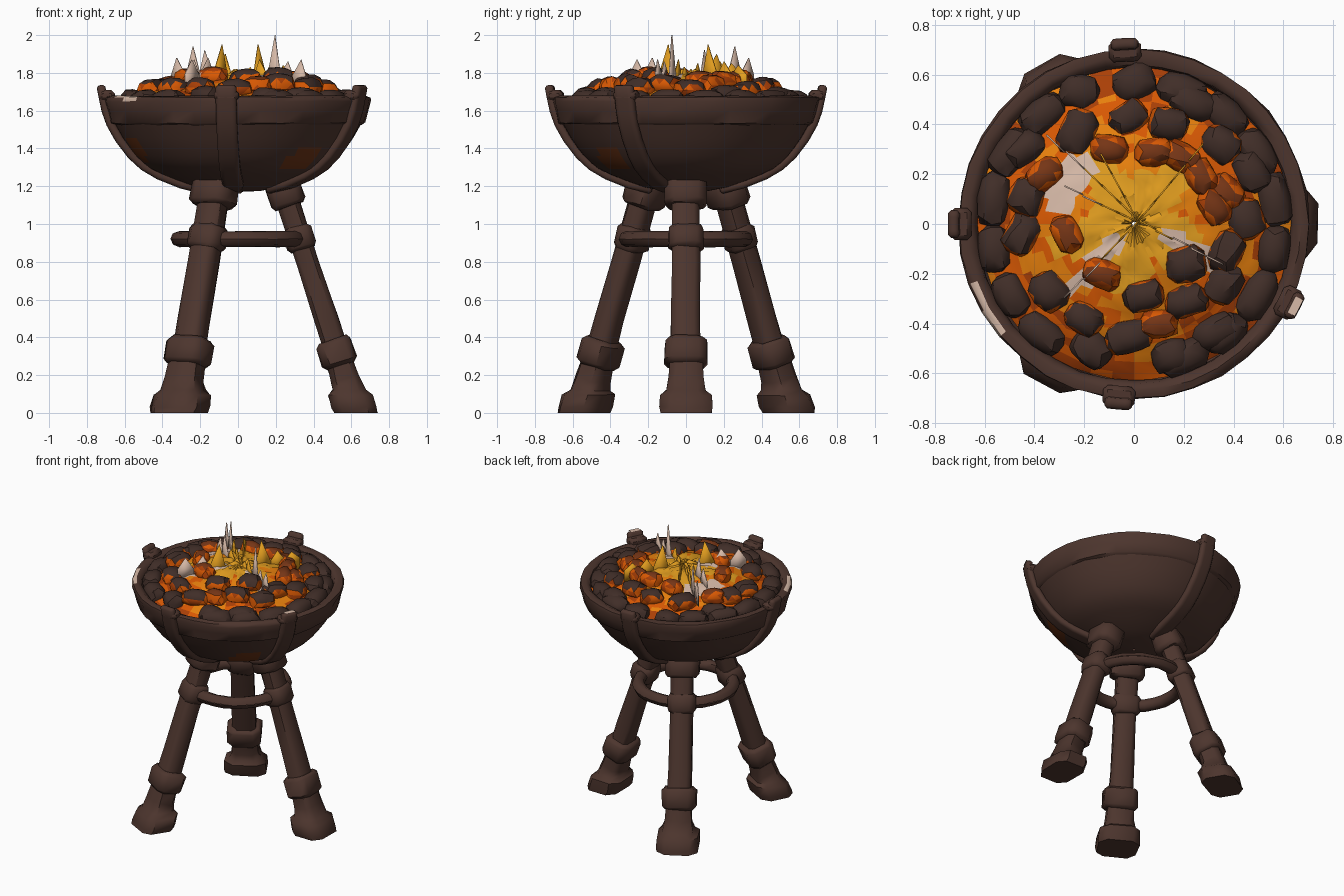
import bpy, bmesh, math, random
from mathutils import Vector, Matrix

random.seed(4)
cube = bpy.data.objects.get("Cube")
if cube:
    bpy.data.objects.remove(cube)


def material(name, rgb):
    m = bpy.data.materials.new(name)
    m.use_nodes = True
    m.diffuse_color = (*rgb, 1)
    node = next(n for n in m.node_tree.nodes if n.type == 'BSDF_PRINCIPLED')
    node.inputs["Base Color"].default_value = (*rgb, 1)
    node.inputs["Roughness"].default_value = 0.9
    return m


IRON = material("dark iron", (.074, .036, .027))
COAL = material("coal", (.052, .027, .021))
ORANGE = material("glowing orange", (.70, .10, .001))
AMBER = material("bright amber", (.82, .22, .004))
EMBER = material("deep ember", (.40, .05, .002))
SCORCHED = material("scorched coal", (.18, .036, .008))
YELLOW = material("hot yellow", (.76, .34, .014))
PALE = material("pale ash", (.68, .49, .39))
RUST = material("heated iron", (.15, .034, .008))


def finish(name, bm, mats, angle=40):
    bmesh.ops.recalc_face_normals(bm, faces=bm.faces)
    mesh = bpy.data.meshes.new(name)
    bm.to_mesh(mesh)
    bm.free()
    for m in mats:
        mesh.materials.append(m)
    ob = bpy.data.objects.new(name, mesh)
    bpy.context.collection.objects.link(ob)
    bpy.ops.object.select_all(action='DESELECT')
    ob.select_set(True)
    bpy.context.view_layer.objects.active = ob
    bpy.ops.object.shade_smooth_by_angle(angle=math.radians(angle))
    return ob


def skin(bm, rows, closed=True, cap=False):
    """Bridge rows of points into a quad surface."""
    vs = [[bm.verts.new(p) for p in row] for row in rows]
    n = len(rows[0])
    for a, b in zip(vs, vs[1:]):
        for j in range(n if closed else n - 1):
            k = (j + 1) % n
            bm.faces.new((a[j], a[k], b[k], b[j]))
    if cap:
        bm.faces.new(vs[0])
        bm.faces.new(vs[-1])


def polar(r, a, z):
    return Vector((r * math.cos(a), r * math.sin(a), z))


def lathe(profile, sides, jitter=0):
    bm = bmesh.new()
    skin(bm, [[polar(r + random.uniform(-jitter, jitter), math.tau * j / sides,
                     z + random.uniform(-jitter, jitter))
               for j in range(sides)] for r, z in profile])
    return bm


# Bowl with two heated patches painted by distance
bowl = lathe([(.01, 1.17), (.12, 1.175), (.22, 1.195), (.32, 1.23), (.4, 1.262), (.46, 1.29),
              (.505, 1.325), (.54, 1.36), (.575, 1.405), (.61, 1.455), (.655, 1.535)], 64)
spots = [polar(.515, math.radians(-50), 1.33), polar(.58, math.radians(198), 1.4)]
for f in bowl.faces:
    c = f.calc_center_median()
    f.material_index = int(any((c - s).length < .1 for s in spots))
finish("bowl", bowl, [IRON, RUST])

# Thick hammered rim with one worn chip
rim = lathe([(.655, 1.525), (.675, 1.535), (.69, 1.60), (.705, 1.65), (.70, 1.672),
             (.67, 1.68), (.64, 1.665), (.63, 1.63), (.63, 1.56)], 36, .004)
for f in rim.faces:
    c = f.calc_center_median()
    turn = math.degrees(math.atan2(c.y, c.x)) % 360
    f.material_index = int(c.xy.length > .68 and c.z > 1.655 and 205 < turn < 220)
finish("rim", rim, [IRON, PALE], 50)

# Four curved straps that follow the bowl, each with a horned clamp
strap = [(.728, 1.735), (.715, 1.67), (.70, 1.6), (.675, 1.53), (.63, 1.45), (.565, 1.365),
         (.5, 1.305), (.42, 1.258), (.3, 1.21), (.18, 1.18)]
for i, a in enumerate((180, 93, 265, -27)):
    bm = bmesh.new()
    skin(bm, [[polar(r, math.radians(a) + .055 * t / max(r, .3), z)
               for t in (-1, -.5, 0, .5, 1)] for r, z in strap], closed=False)
    ob = finish(f"strap_{i + 1}", bm, [IRON])
    solid = ob.modifiers.new("thickness", 'SOLIDIFY')
    solid.thickness, solid.offset = .045, 0
    bevel = ob.modifiers.new("worn edges", 'BEVEL')
    bevel.width, bevel.segments = .012, 1
    bm = bmesh.new()
    bmesh.ops.create_cube(bm, size=1, matrix=Matrix.Rotation(math.radians(a), 4, 'Z')
                          @ Matrix.Translation((.695, 0, 1.68)) @ Matrix.Diagonal((.085, .13, .06, 1)))
    bmesh.ops.bevel(bm, geom=bm.edges[:], offset=.018, segments=1, affect='EDGES')
    finish(f"strap_clamp_{i + 1}", bm, [IRON])
worn = bmesh.new()
skin(worn, [[polar(r, math.radians(-27) + t, 1.74) for t in (-.05, .05)] for r in (.71, .745)],
     closed=False)
finish("worn_strap_tip", worn, [PALE])


# Tripod legs: chamfered square sections along a leaning axis
def leg_part(name, sections, angle, lean=.31):
    bm = bmesh.new()
    corners = [(1, -.6), (1, .6), (.6, 1), (-.6, 1), (-1, .6), (-1, -.6), (-.6, -1), (.6, -1)]
    rows = []
    for z, w in sections:
        tilt = lean if z > .15 else 0
        row = []
        for cx, cy in corners:
            p = Vector((cx * w * .84, cy * w, 0))
            p += Vector([random.uniform(-.005, .005) for _ in range(3)])
            if z == 0:
                p.z = 0
            p = Matrix.Rotation(-tilt, 3, 'Y') @ p + Vector((.626 - .325 * z, 0, z))
            row.append(Matrix.Rotation(math.radians(angle), 3, 'Z') @ p)
        rows.append(row)
    skin(bm, rows, cap=True)
    finish(name, bm, [IRON], 50)


def collar(z0, z1, w):
    return [(z0, w * .82), (z0 + .02, w), (z1 - .02, w), (z1, w * .82)]


for side, a in (("left", 0), ("back_right", 120), ("front_right", 240)):
    leg_part(side + "_leg_shaft", [(.2, .08), (.5, .076), (.8, .072), (1.2, .072)], a)
    leg_part(side + "_foot", [(0, .135), (.03, .14), (.095, .137), (.12, .105), (.18, .09), (.28, .085)], a)
    leg_part(side + "_ankle_collar", collar(.25, .39, .112), a)
    leg_part(side + "_brace_collar", collar(.865, .985, .092), a)
    leg_part(side + "_top_collar", collar(1.095, 1.24, .112), a)

# Brace ring joining the legs
brace = [(.315 + .042 * math.cos(t), .92 + .042 * math.sin(t))
         for t in [math.tau * i / 8 for i in range(9)]]
finish("brace_ring", lathe(brace, 30, .002), [IRON], 50)


# Glowing bed: yellow heart, patchy orange body, ember edge, ash streaks
def bed_z(r):
    return 1.79 - .46 * r * r


def streak_distance(p, a, b):
    t = max(0, min(1, (p - a).dot(b - a) / (b - a).length_squared))
    return (p - a.lerp(b, t)).length


bed = lathe([(.01 + .62 * i / 18, bed_z(.62 * i / 18)) for i in range(19)], 44, .009)
ash = [(Vector((-.3, .1)), Vector((-.22, .22)), .065),
       (Vector((-.26, -.27)), Vector((-.07, -.07)), .04),
       (Vector((.14, -.05)), Vector((.34, -.15)), .035)]
for f in bed.faces:
    c = f.calc_center_median().xy
    heat = c.length + .07 * math.sin(5 * math.atan2(c.y, c.x)) + random.uniform(-.04, .04)
    if any(streak_distance(c, a, b) < w for a, b, w in ash):
        f.material_index = 4
    elif heat < .25:
        f.material_index = 0
    elif heat < .45:
        f.material_index = random.choice((1, 1, 2))
    else:
        f.material_index = random.choice((1, 2, 2, 3, 3))
finish("ember_bed", bed, [YELLOW, AMBER, ORANGE, EMBER, PALE], 30)


def coal(name, x, y, length, width, hot=False, wobble=.6):
    """Rounded blocky lump, glowing on its lower sides near the heart."""
    r = math.hypot(x, y)
    bm = bmesh.new()
    bmesh.ops.create_icosphere(bm, subdivisions=2, radius=.5)
    for v in bm.verts:
        boxy = .5 / max(abs(c) for c in v.co)
        v.co *= (.45 + .5 * boxy) * random.uniform(.93, 1.06)
        if v.co.z > 0:
            v.co.xy *= .9
    turn = math.atan2(y, x) + math.pi / 2 + random.uniform(-wobble, wobble)
    m = (Matrix.Translation((x, y, bed_z(r) + .016)) @ Matrix.Rotation(turn, 4, 'Z')
         @ Matrix.Rotation(random.uniform(-.2, .2), 4, 'X')
         @ Matrix.Diagonal((length, width, .115, 1)))
    bmesh.ops.transform(bm, matrix=m, verts=bm.verts)
    bm.normal_update()
    limit = .8 if hot else .4 if r < .5 else -1
    for f in bm.faces:
        if f.normal.z < limit:
            f.material_index = random.choice((1, 1, 2))
        else:
            f.material_index = 3 if hot else 0
    finish(name, bm, [COAL, ORANGE, EMBER, SCORCHED], 32)


# Loose coals over the bed, hot ones near the heart, and long ones along the edge
places = [(-.22, .53), (0, .57), (.23, .49), (-.23, .37), (-.02, .43), (.35, .32), (.47, .21),
          (.45, .02), (.37, -.11), (.21, -.16), (.04, -.29), (.21, -.31), (.36, -.24),
          (.33, -.43), (.15, -.53), (-.02, -.45), (-.2, -.38), (-.34, -.27), (-.45, -.04),
          (-.43, .11), (-.44, .3), (.14, .4), (-.17, -.5)]
for i, (x, y) in enumerate(places):
    coal(f"coal_{i + 1}", x, y, random.uniform(.17, .22), random.uniform(.13, .16))
hot_places = [(.27, .19), (.08, .29), (-.27, -.04), (-.13, -.2), (.32, .07), (-.1, .3),
              (.19, .27), (.37, .13), (.1, -.4), (-.36, .2)]
for i, (x, y) in enumerate(hot_places):
    coal(f"hot_coal_{i + 1}", x, y, .17, .125, hot=True)
for i in range(18):
    p = polar(.57, math.tau * (i + .5) / 18, 0)
    if abs(p.x + .08) > .25:
        coal(f"edge_coal_{i + 1}", p.x, p.y, random.uniform(.2, .24), .14, wobble=.1)


# Flames: thin upright sheets cut into pointed tongues
def flames(name, end, tips, pale_from):
    bm = bmesh.new()
    a, b = Vector((.02, .01)), Vector(end)
    n = len(tips)

    def at(t, z):
        return bm.verts.new((*a.lerp(b, t), z))
    for i, tip in enumerate(tips):
        t0, t1 = i / n, (i + 1) / n
        f = bm.faces.new((at(t0, 1.71), at(t1, 1.71), at(t1, 1.79),
                          at(t0 + random.uniform(.35, .65) / n, tip), at(t0, 1.79)))
        f.material_index = int(pale_from <= i)
    ob = finish(name, bm, [YELLOW, PALE])
    ob.modifiers.new("thickness", 'SOLIDIFY').thickness = .006


flames("flame_back_right", (-.35, .36), (1.81, 1.84, 1.86, 1.94, 1.88), 3)
flames("flame_back_left", (.28, .32), (1.82, 1.95, 1.86, 1.84), 4)
flames("flame_front_right", (-.28, -.3), (1.82, 1.95, 1.88, 1.87), 2)
flames("flame_front_left", (.36, -.16), (1.83, 1.87, 2.0, 1.86, 1.87), 2)
flames("flame_right", (-.28, .15), (1.82, 1.85, 1.92, 1.87), 2)
flames("flame_back", (-.14, .3), (1.82, 1.9, 1.85), 3)
